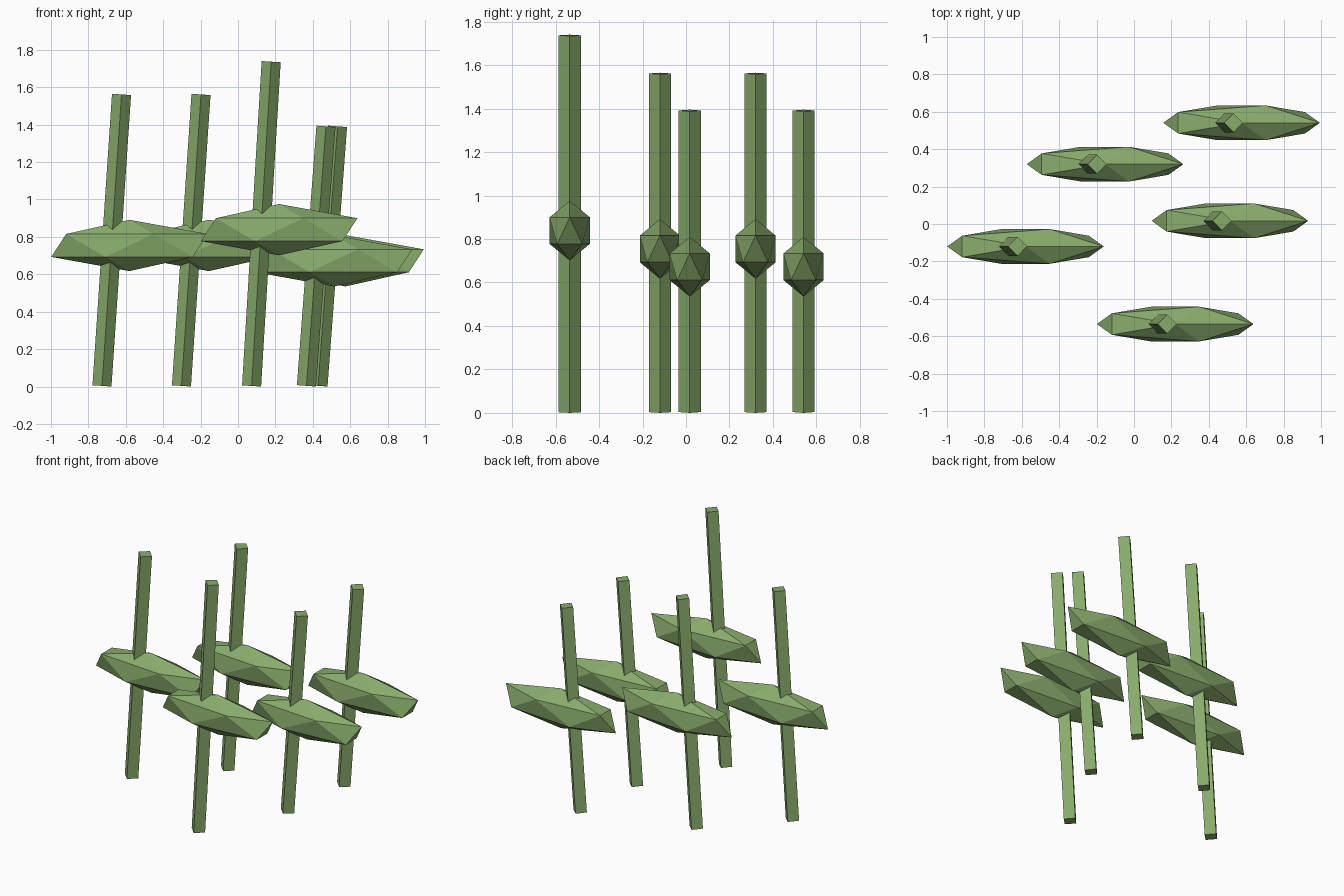
import bpy
import math

default_cube = bpy.data.objects.get("Cube")
if default_cube:
    bpy.data.objects.remove(default_cube, do_unlink=True)

# Single leaf green
green = bpy.data.materials.new("leaf_green")
green.use_nodes = True
colour = (0.25, 0.41, 0.15, 1)
green.diffuse_color = colour
green.node_tree.nodes["Principled BSDF"].inputs["Base Color"].default_value = colour

STEM_RADIUS = 0.051
STEM_LEAN = 0.105   # sideways drift from foot to tip
LEAF_OFFSET = 0.095  # leaf centre relative to the stem's middle


def finish(name):
    obj = bpy.context.object
    obj.name = name
    obj.data.materials.append(green)
    bpy.ops.object.shade_flat()
    return obj


def add_plant(name, x, y, height):
    # Leaning four-sided stem
    angle = math.atan(STEM_LEAN / height)
    length = (height - 2 * STEM_RADIUS * math.sin(angle)) / math.cos(angle)
    bpy.ops.mesh.primitive_cylinder_add(
        vertices=4, radius=STEM_RADIUS, depth=length,
        location=(x - LEAF_OFFSET, y, height / 2), rotation=(0, angle, 0))
    finish(name + "_stem")

    # Stretched faceted leaf
    bpy.ops.mesh.primitive_ico_sphere_add(
        subdivisions=1, radius=1, location=(x, y, height * 0.482))
    finish(name + "_leaf").scale = (0.468, 0.109, 0.137)


# Plants: leaf centre x, y and stem height
plants = {
    "front_tall": (0.22, -0.535, 1.74),
    "left_middle": (-0.58, -0.12, 1.565),
    "back_middle": (-0.155, 0.32, 1.565),
    "right_short": (0.513, 0.017, 1.395),
    "back_short": (0.575, 0.541, 1.395),
}
for plant, (x, y, height) in plants.items():
    add_plant(plant, x, y, height)
